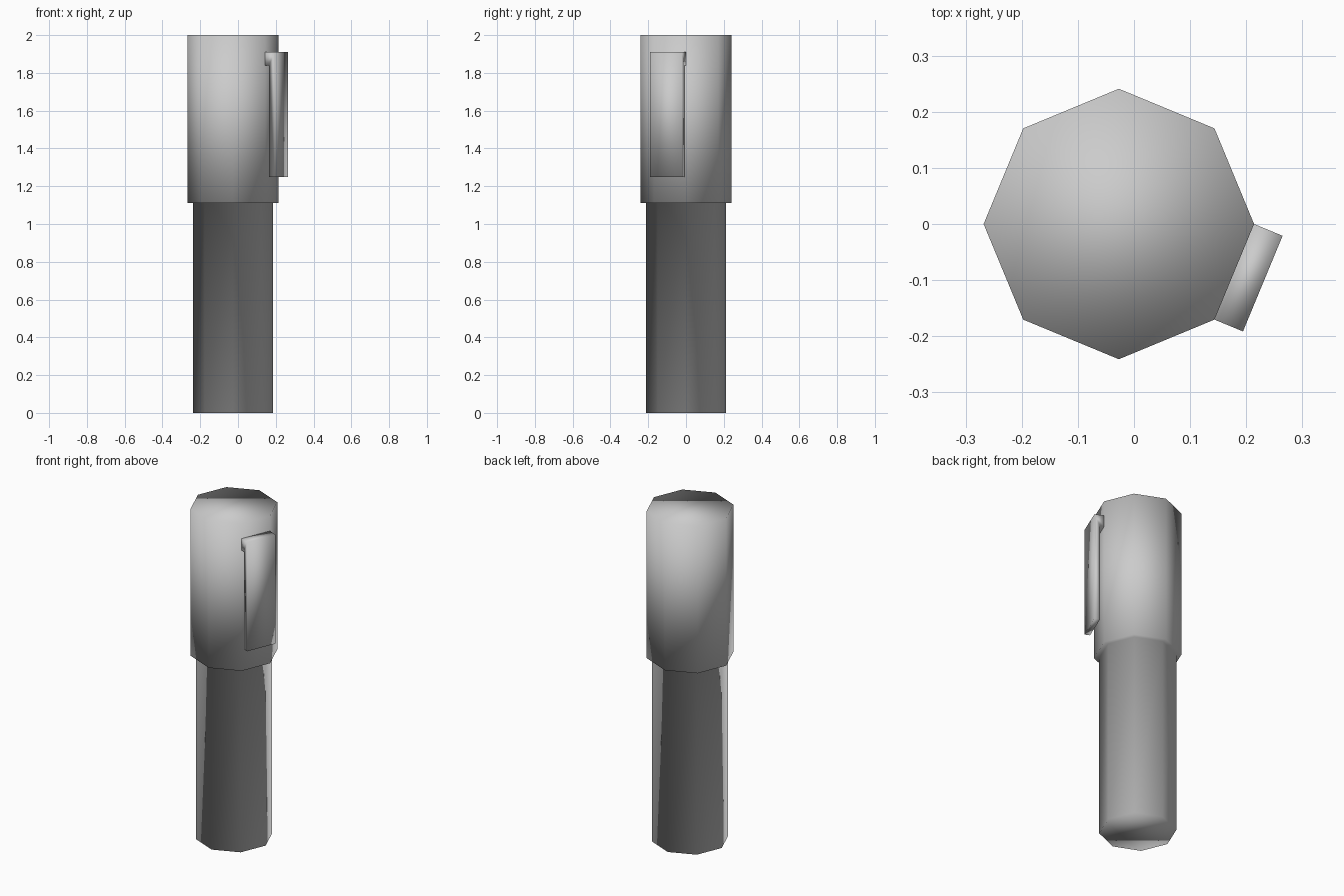
import bpy, bmesh
from math import cos, sin, radians
from mathutils import Vector

if "Cube" in bpy.data.objects:
    bpy.data.objects.remove(bpy.data.objects["Cube"])

SIDES = 8
CENTRE = Vector((-0.027, 0, 0))
R_BODY, R_CAP = 0.212, 0.241
Z_RIM, Z_TOP = 1.11, 2.0


def finish(bm, name):
    bmesh.ops.recalc_face_normals(bm, faces=bm.faces[:])
    for f in bm.faces:
        f.smooth = True
    mesh = bpy.data.meshes.new(name)
    bm.to_mesh(mesh)
    bm.free()
    obj = bpy.data.objects.new(name, mesh)
    bpy.context.collection.objects.link(obj)
    return obj


def corner(angle, radius, z):
    a = radians(angle)
    return CENTRE + Vector((radius * cos(a), radius * sin(a), z))


# Pen barrel and stepped cap: one octagonal lathe
bm = bmesh.new()
profile = [(R_BODY, 0), (R_BODY, Z_RIM), (R_CAP, Z_RIM), (R_CAP, Z_TOP)]
rings = [[bm.verts.new(corner(i * 360 / SIDES, r, z)) for i in range(SIDES)]
         for r, z in profile]
for low, high in zip(rings, rings[1:]):
    for i in range(SIDES):
        j = (i + 1) % SIDES
        bm.faces.new((low[i], low[j], high[j], high[i]))
bm.faces.new(rings[0])
bm.faces.new(rings[-1])
finish(bm, "pen_barrel_and_cap")

# Pocket clip: L-shaped profile (offset from the cap face, z) swept across one side
bm = bmesh.new()
out = Vector((cos(radians(-22.5)), sin(radians(-22.5)), 0))
clip = [(-0.001, 1.91), (0.055, 1.91), (0.055, 1.25),
        (0.023, 1.25), (0.023, 1.84), (-0.001, 1.84)]
ends = [[bm.verts.new(corner(a, R_CAP, z) + out * d) for d, z in clip]
        for a in (-45, 0)]
for i in range(len(clip)):
    j = (i + 1) % len(clip)
    bm.faces.new((ends[0][i], ends[0][j], ends[1][j], ends[1][i]))
for end in ends:
    bm.faces.new(end)
finish(bm, "pocket_clip")
